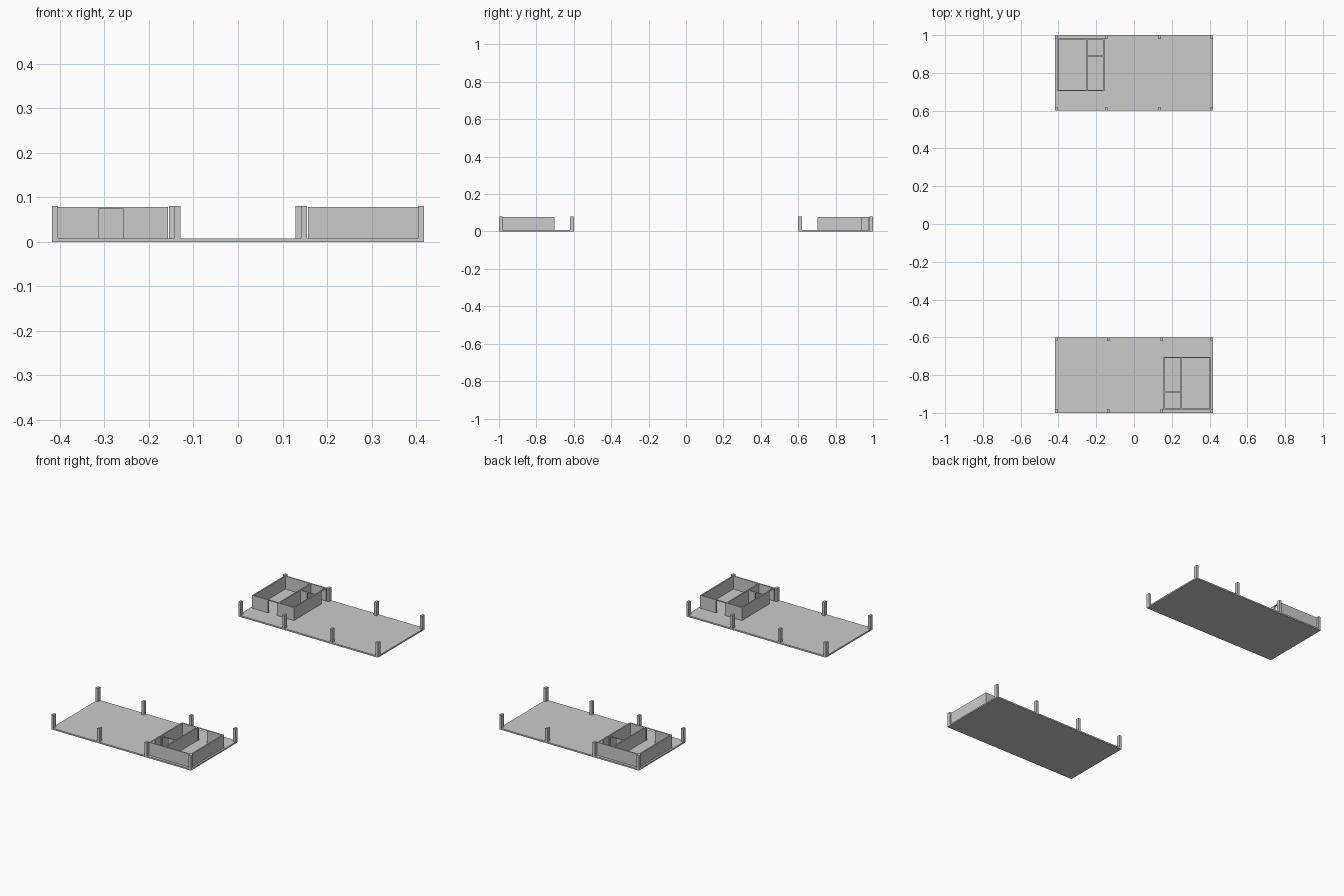
import bpy, bmesh
from mathutils import Matrix, Vector

if "Cube" in bpy.data.objects:
    bpy.data.objects.remove(bpy.data.objects["Cube"])

SLAB = 0.008      # floor thickness
COL_TOP = 0.08
WALL_TOP = 0.078
DOOR_TOP = 0.075
T = 0.007         # wall thickness


def make_object(name, boxes, turn):
    """One mesh from (x0, x1, y0, y1, z0, z1) boxes, turned half way round for turn = -1."""
    bm = bmesh.new()
    for x0, x1, y0, y1, z0, z1 in boxes:
        centre = Vector((turn * (x0 + x1) / 2, turn * (y0 + y1) / 2, (z0 + z1) / 2))
        size = Matrix.Diagonal((x1 - x0, y1 - y0, z1 - z0, 1))
        bmesh.ops.create_cube(bm, size=1, matrix=Matrix.Translation(centre) @ size)
    mesh = bpy.data.meshes.new(name)
    bm.to_mesh(mesh)
    bm.free()
    obj = bpy.data.objects.new(name, mesh)
    bpy.context.collection.objects.link(obj)
    return obj


def wall(along, pos, a, b, door=None):
    """Wall boxes from a to b along an axis, with an optional doorway under a thin lintel."""
    if door:
        d0, d1 = door
        spans = [(a, d0, SLAB), (d0, d1, DOOR_TOP), (d1, b, SLAB)]
    else:
        spans = [(a, b, SLAB)]
    if along == "x":
        return [(s, e, pos, pos + T, z, WALL_TOP) for s, e, z in spans]
    return [(pos, pos + T, s, e, z, WALL_TOP) for s, e, z in spans]


# Room outline and partition positions on the back platform
X0, X1, Y0, Y1 = -0.408, -0.157, 0.703, 0.985
PX, PY = -0.254, 0.886

for side, turn in (("back", 1), ("front", -1)):
    # Floor slab
    make_object(side + "_floor", [(-0.418, 0.418, 0.6, 1.0, 0, SLAB)], turn)

    # Two rows of four columns
    columns = [(x, x + 0.0135, y, y + 0.02, 0, COL_TOP)
               for x in (-0.418, -0.1545, 0.1295, 0.4045) for y in (0.6, 0.98)]
    make_object(side + "_columns", columns, turn)

    # Outer room walls
    outer = (wall("x", Y0, X0, X1, (-0.312, -0.258))
             + wall("x", Y1 - T, X0, X1)
             + wall("y", X0, Y0 + T, Y1 - T)
             + wall("y", X1 - T, Y0 + T, Y1 - T, (0.938, 0.977)))
    make_object(side + "_room_walls", outer, turn)

    # Inner partitions
    inner = (wall("y", PX, Y0 + T, Y1 - T)
             + wall("x", PY, PX + T, X1 - T, (-0.206, -0.168)))
    make_object(side + "_partitions", inner, turn)
